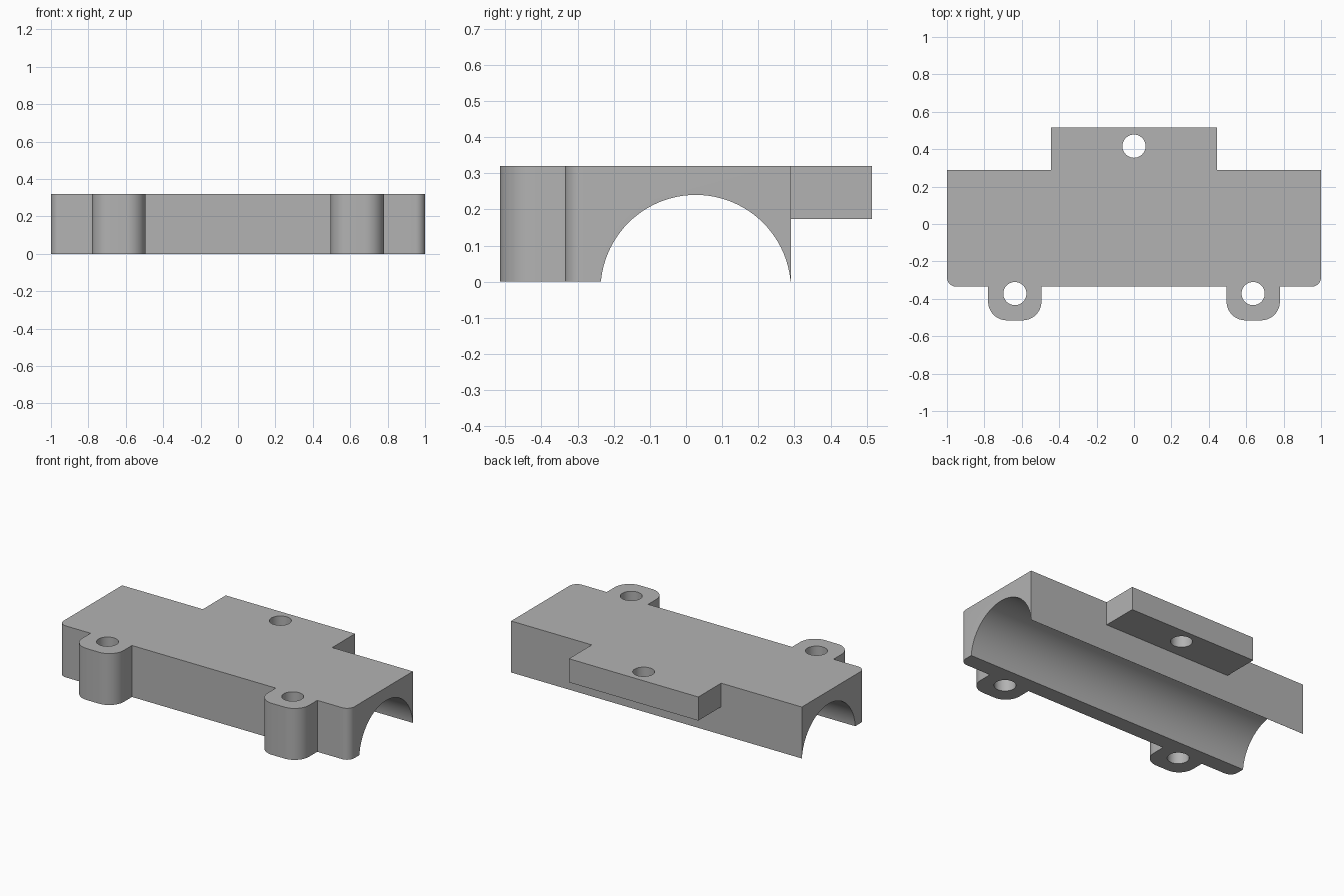
import bpy, bmesh, math

if "Cube" in bpy.data.objects:
    bpy.data.objects.remove(bpy.data.objects["Cube"])

HEIGHT = 0.32
BACK = 0.29
FRONT = -0.335

grey = bpy.data.materials.new("plain grey")
grey.diffuse_color = (0.45, 0.45, 0.45, 1)
grey.use_nodes = True
grey.node_tree.nodes["Principled BSDF"].inputs["Base Color"].default_value = grey.diffuse_color


def prism(name, profile, vec, place):
    """Extrude a 2D profile, placed in 3D by a function, along a vector."""
    bm = bmesh.new()
    face = bm.faces.new([bm.verts.new(place(a, b)) for a, b in profile])
    out = bmesh.ops.extrude_face_region(bm, geom=[face])
    bmesh.ops.translate(bm, vec=vec,
                        verts=[g for g in out["geom"] if isinstance(g, bmesh.types.BMVert)])
    bmesh.ops.recalc_face_normals(bm, faces=bm.faces)
    mesh = bpy.data.meshes.new(name)
    bm.to_mesh(mesh)
    bm.free()
    mesh.materials.append(grey)
    obj = bpy.data.objects.new(name, mesh)
    bpy.context.collection.objects.link(obj)
    return obj


def arc(cx, cy, r, start, end, n):
    return [(cx + r * math.cos(math.radians(start + (end - start) * i / n)),
             cy + r * math.sin(math.radians(start + (end - start) * i / n)))
            for i in range(n + 1)]


def combine(target, other, operation):
    mod = target.modifiers.new(operation, 'BOOLEAN')
    mod.operation = operation
    mod.solver = 'EXACT'
    mod.object = other
    bpy.context.view_layer.objects.active = target
    bpy.ops.object.modifier_apply(modifier=mod.name)
    bpy.data.objects.remove(other)


# Body outline with rounded front corners and two screw lugs
CORNER, LUG_R, LUG_FRONT = 0.05, 0.10, -0.515
right = [(0.495, FRONT)]
right += arc(0.495 + LUG_R, LUG_FRONT + LUG_R, LUG_R, 180, 270, 12)
right += arc(0.78 - LUG_R, LUG_FRONT + LUG_R, LUG_R, 270, 360, 12)
right += [(0.78, FRONT)]
right += arc(1 - CORNER, FRONT + CORNER, CORNER, 270, 360, 8)
right += [(1, BACK)]
outline = right + [(-x, y) for x, y in reversed(right)]
clamp = prism("clamp_body", outline, (0, 0, HEIGHT), lambda x, y: (x, y, 0))

# Rear mounting tab
tab = prism("rear_tab", [(-0.445, 0.25), (0.445, 0.25), (0.445, 0.515), (-0.445, 0.515)],
            (0, 0, HEIGHT - 0.173), lambda x, y: (x, y, 0.173))
combine(clamp, tab, 'UNION')

# Half-round channel along the length
R = 0.2635
channel = prism("channel_cutter", arc(0.027, 0.24 - R, R, 0, 360, 96)[:-1],
                (2.4, 0, 0), lambda y, z: (-1.2, y, z))
combine(clamp, channel, 'DIFFERENCE')

# Screw holes
for x, y in ((-0.637, -0.372), (0.637, -0.372), (0, 0.416)):
    hole = prism("hole_cutter", arc(x, y, 0.062, 0, 360, 40)[:-1],
                 (0, 0, 1), lambda a, b: (a, b, -0.3))
    combine(clamp, hole, 'DIFFERENCE')

bpy.ops.object.select_all(action='DESELECT')
clamp.select_set(True)
bpy.context.view_layer.objects.active = clamp
bpy.ops.object.shade_smooth_by_angle(angle=math.radians(30))
